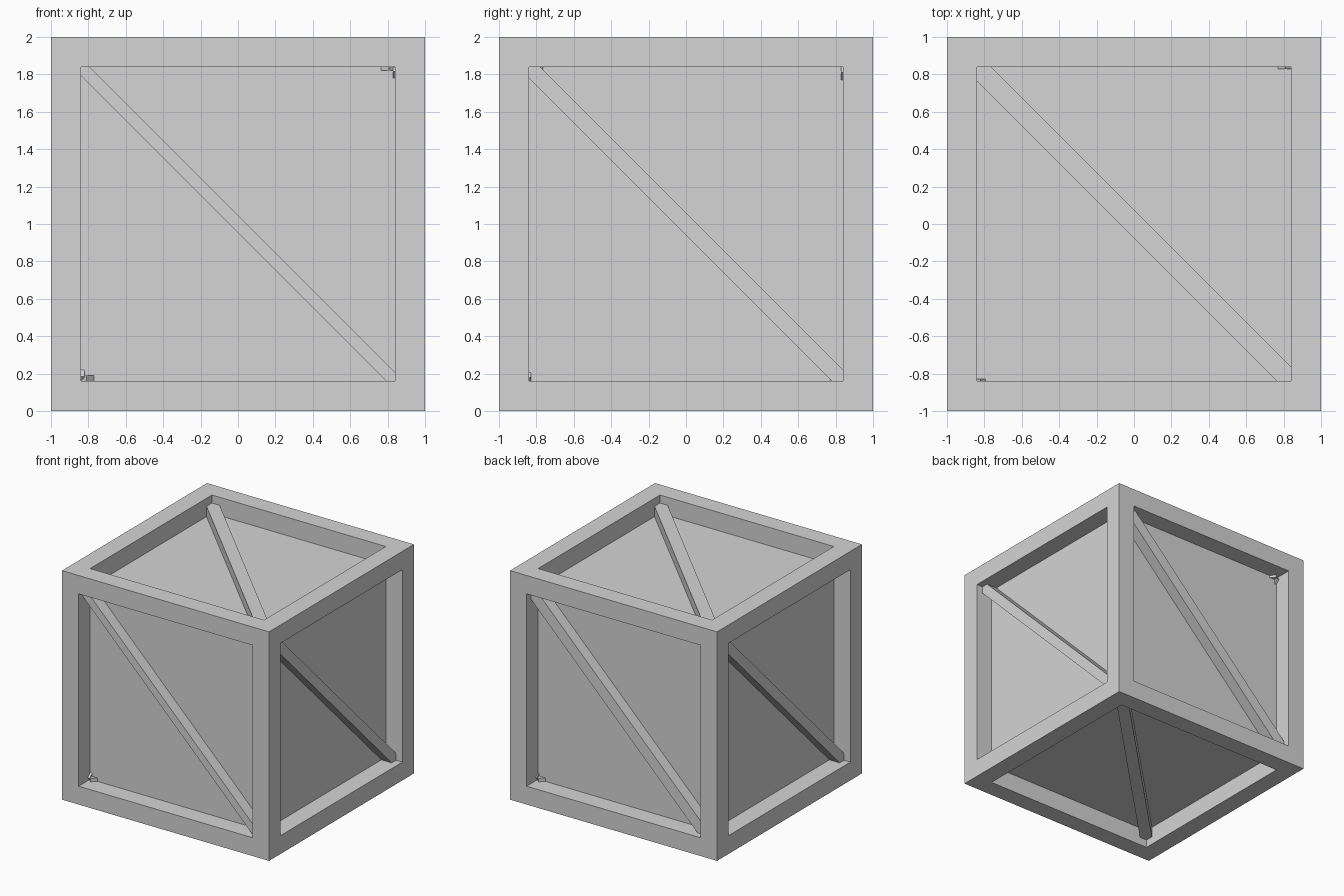
import bpy
import bmesh
from math import radians
from mathutils import Matrix

if "Cube" in bpy.data.objects:
    bpy.data.objects.remove(bpy.data.objects["Cube"], do_unlink=True)

RAIL = 0.16          # rail width and recess depth
PANEL = 1 - RAIL     # panel distance from the centre
CENTRE = Matrix.Translation((0, 0, 1))

grey = bpy.data.materials.new("plain grey")
grey.use_nodes = True
COLOUR = (0.66, 0.66, 0.66, 1)
grey.diffuse_color = COLOUR
grey.node_tree.nodes["Principled BSDF"].inputs["Base Color"].default_value = COLOUR


def add_object(name, bm):
    mesh = bpy.data.meshes.new(name)
    bm.to_mesh(mesh)
    bm.free()
    mesh.materials.append(grey)
    obj = bpy.data.objects.new(name, mesh)
    bpy.context.collection.objects.link(obj)


def add_box(name, place):
    bm = bmesh.new()
    bmesh.ops.create_cube(bm, size=1, matrix=place)
    add_object(name, bm)


# Crate frame: a cube with a flat rim on each side and straight recess walls
bm = bmesh.new()
bmesh.ops.create_cube(bm, size=2, matrix=CENTRE)
sides = bm.faces[:]
bmesh.ops.inset_individual(bm, faces=sides, thickness=RAIL, use_even_offset=True)
for side in bmesh.ops.extrude_discrete_faces(bm, faces=sides)["faces"]:
    side.normal_update()
    bmesh.ops.translate(bm, verts=side.verts, vec=-side.normal * RAIL)
bmesh.ops.remove_doubles(bm, verts=bm.verts, dist=0.0001)
add_object("crate_body", bm)


def add_brace(name, turn, width, height, sink):
    """Diagonal bar set on the front side, then turned to its own side."""
    depth = height + sink
    add_box(name, CENTRE @ turn
            @ Matrix.Translation((0, -PANEL - height + depth / 2, 0))
            @ Matrix.Rotation(radians(45), 4, 'Y')
            @ Matrix.Diagonal((2.39, depth, width, 1)))


def spin(axis, angle):
    return Matrix.Rotation(radians(angle), 4, axis)


# Diagonal braces, one on every side
add_brace("front_brace", spin('Z', 0), 0.067, 0.10, 0.01)
add_brace("left_brace", spin('Z', 90), 0.085, 0.10, 0.01)
add_brace("back_brace", spin('Z', 180), 0.1, 0.10, 0.01)
add_brace("right_brace", spin('Z', -90), 0.085, 0.10, 0.02)
add_brace("top_brace", spin('X', -90), 0.106, 0.09, 0.02)
add_brace("bottom_brace", spin('X', 90), 0.1, 0.09, 0.03)
